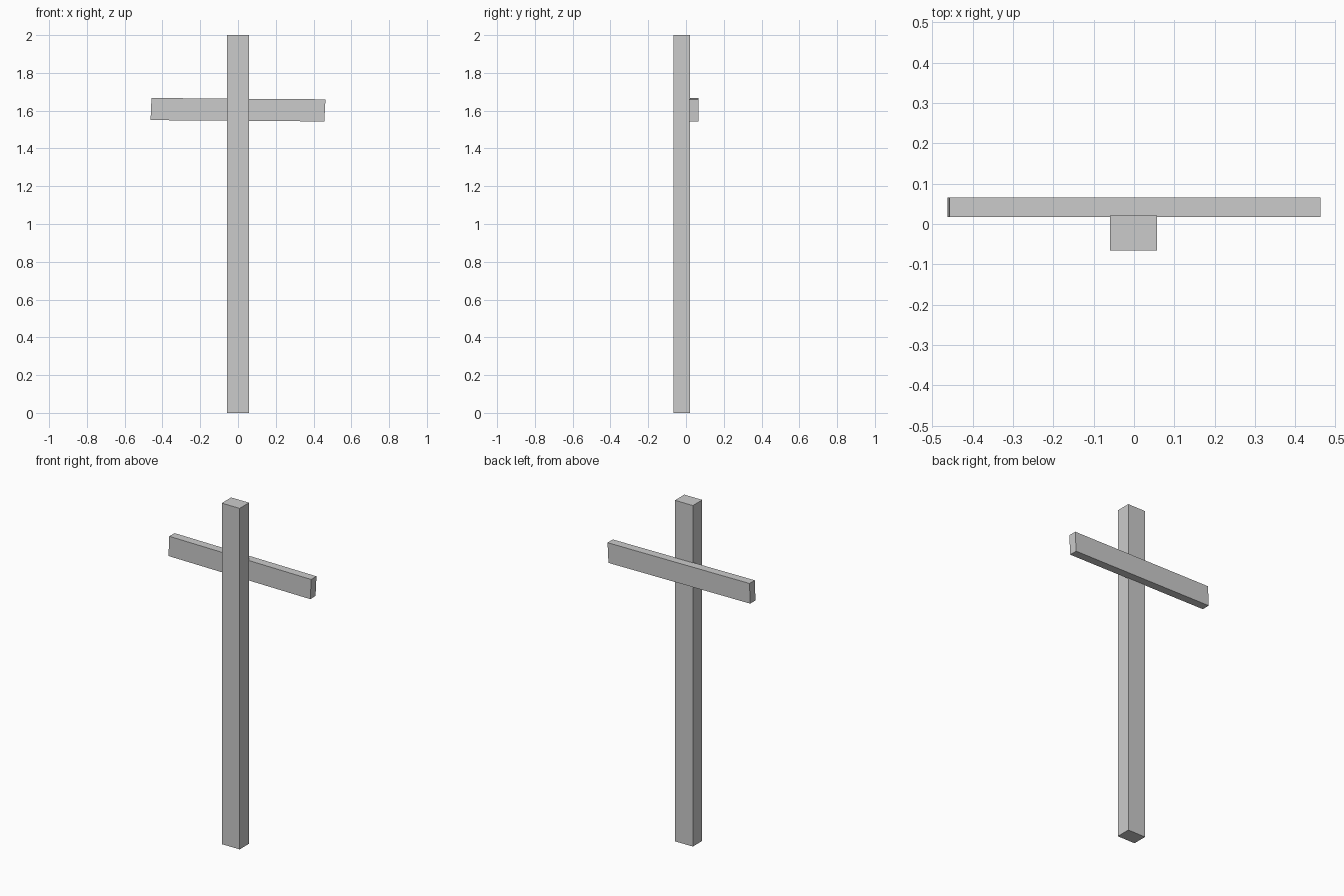
import bpy, bmesh

if "Cube" in bpy.data.objects:
    bpy.data.objects.remove(bpy.data.objects["Cube"])


def prism(name, profile, y0, y1):
    """Extrude an x/z outline from y0 to y1."""
    bm = bmesh.new()
    face = bm.faces.new([bm.verts.new((x, y0, z)) for x, z in profile])
    ext = bmesh.ops.extrude_face_region(bm, geom=[face])
    verts = [g for g in ext["geom"] if isinstance(g, bmesh.types.BMVert)]
    bmesh.ops.translate(bm, verts=verts, vec=(0, y1 - y0, 0))
    bmesh.ops.recalc_face_normals(bm, faces=bm.faces)
    mesh = bpy.data.meshes.new(name)
    bm.to_mesh(mesh)
    bm.free()
    obj = bpy.data.objects.new(name, mesh)
    bpy.context.collection.objects.link(obj)
    return obj


# Upright post
prism("upright_post", [(-0.059, 0), (0.057, 0), (0.057, 2), (-0.059, 2)], -0.066, 0.021)

# Slightly tilted crossbeam fixed to the back of the post
prism("crossbeam", [(-0.463, 1.55), (0.457, 1.543), (0.463, 1.66), (-0.458, 1.667)], 0.017, 0.066)
